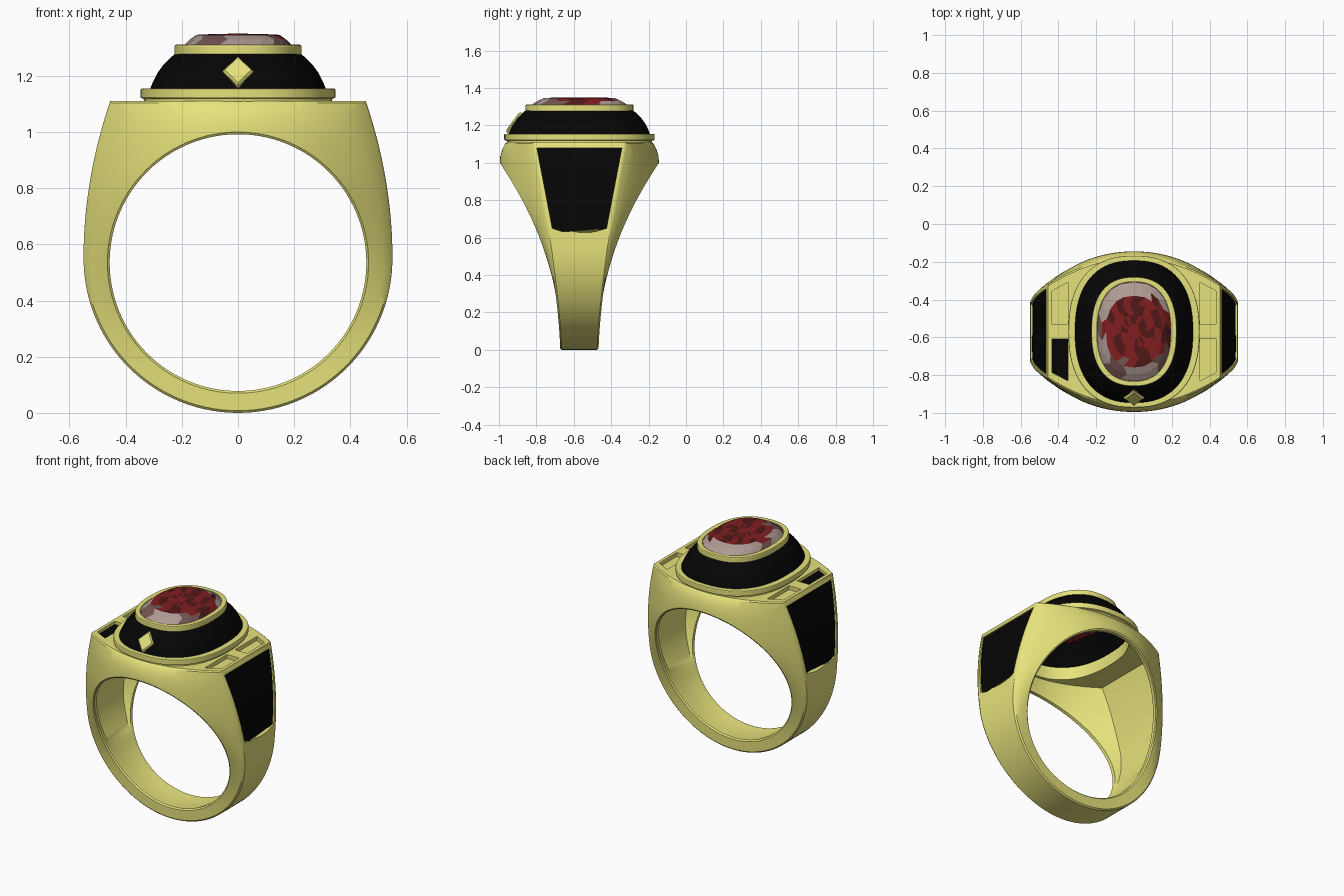
import bpy, bmesh, math, random
from mathutils import Matrix, Vector

if "Cube" in bpy.data.objects:
    bpy.data.objects.remove(bpy.data.objects["Cube"])

CY = -0.57            # centre of the ring in y
HZ, HR = 0.535, 0.457  # finger hole centre height and radius
TOP = 1.11            # height of the flat top plate


def mat(name, col):
    m = bpy.data.materials.new(name)
    m.diffuse_color = (*col, 1)
    m.use_nodes = True
    m.node_tree.nodes["Principled BSDF"].inputs["Base Color"].default_value = m.diffuse_color
    return m


gold = mat("gold", (0.79, 0.76, 0.20))
black = mat("black_enamel", (0.0015, 0.0015, 0.0015))
red = mat("red_gem", (0.22, 0.013, 0.014))
dark = mat("dark_red_gem", (0.08, 0.009, 0.009))
rose = mat("pale_rose_gem", (0.42, 0.32, 0.29))
brown = mat("grey_brown_gem", (0.17, 0.09, 0.085))


def make(name, verts, faces, *mats, smooth=True):
    me = bpy.data.meshes.new(name)
    me.from_pydata(verts, [], faces)
    bm = bmesh.new()
    bm.from_mesh(me)
    bmesh.ops.recalc_face_normals(bm, faces=bm.faces)
    bm.to_mesh(me)
    bm.free()
    ob = bpy.data.objects.new(name, me)
    bpy.context.collection.objects.link(ob)
    for m in mats:
        me.materials.append(m)
    if smooth:
        shade(ob)
    return ob


def activate(ob):
    bpy.ops.object.select_all(action='DESELECT')
    ob.select_set(True)
    bpy.context.view_layer.objects.active = ob


def shade(ob):
    activate(ob)
    bpy.ops.object.shade_smooth_by_angle(angle=math.radians(32))


def bevel(ob, w):
    activate(ob)
    b = ob.modifiers.new("bevel", 'BEVEL')
    b.width, b.segments, b.limit_method, b.angle_limit = w, 2, 'ANGLE', math.radians(45)
    bpy.ops.object.modifier_apply(modifier=b.name)


def cut(ob, cutter):
    """Boolean difference; tries the second solver if the first changes nothing."""
    for solver in ('EXACT', 'MANIFOLD'):
        backup = ob.data.copy()
        activate(ob)
        b = ob.modifiers.new("cut", 'BOOLEAN')
        b.operation, b.solver, b.object = 'DIFFERENCE', solver, cutter
        bpy.ops.object.modifier_apply(modifier=b.name)
        n, old = len(ob.data.vertices), len(backup.vertices)
        if n != old and n > 0.7 * old:
            break
        ob.data = backup
    bpy.data.objects.remove(cutter)


def loft(rings, closed):
    """Faces joining equal rings of points; closed joins last ring to first."""
    n = len(rings[0])
    verts = [p for r in rings for p in r]
    faces = []
    for i in range(len(rings) if closed else len(rings) - 1):
        j = (i + 1) % len(rings)
        for k in range(n):
            l = (k + 1) % n
            faces.append((i * n + k, i * n + l, j * n + l, j * n + k))
    if not closed:
        faces += [tuple(range(n)), tuple(range(len(verts) - n, len(verts)))]
    return verts, faces


def oval(a, b, z, n=72, e=2.4):
    pts = []
    for i in range(n):
        t = 2 * math.pi * i / n
        c, s = math.cos(t), math.sin(t)
        pts.append((a * math.copysign(abs(c) ** (2 / e), c),
                    CY + b * math.copysign(abs(s) ** (2 / e), s), z))
    return pts


# --- shank: sections swept around the finger hole, hollow behind the top
def xo(z):
    if z < 0.55:
        return math.sqrt(max(0, 0.55 ** 2 - (z - 0.55) ** 2))
    return 0.55 - 0.095 * ((z - 0.55) / 0.56) ** 2


def outer(th):
    lo, hi = 0.3, 1.0
    for _ in range(40):
        r = (lo + hi) / 2
        x, z = r * math.cos(th), HZ + r * math.sin(th)
        if 0 <= z <= TOP and abs(x) <= xo(z):
            lo = r
        else:
            hi = r
    return lo * math.cos(th), HZ + lo * math.sin(th)


def section(th):
    ox, oz = outer(th)
    ix, iz = HR * math.cos(th), HZ + HR * math.sin(th)
    if oz > TOP - 1e-4:
        wo = 0.395 - 0.145 * min(1, abs(ox) / 0.455) ** 2
    else:
        wo = 0.103 + 0.147 * (oz / TOP) ** 1.4
    wi = 0.103 + 0.325 * max(0, (iz - 0.078) / 0.915) ** 1.85
    t = min(1, max(0, (iz - 0.3) / 0.35))
    s = t * t * (3 - 2 * t)
    length = math.hypot(ox - ix, oz - iz)
    c = 0.008 / length

    def at(k, dw):  # k = 0 at the hole, 1 at the outside
        return (ix + (ox - ix) * k, iz + (oz - iz) * k, wi + (wo - wi) * k + dw)

    half = [at(1, -0.008), at(1 - c, 0), at(0.66, 0.007 * s), at(0.33, 0.007 * s),
            at(c, 0), at(0, -0.008), at(0, -0.03),
            at(max(0.02, s * (1 - 0.04 / length)), -0.04)]
    return [(x, CY + w, z) for x, z, w in half] + [(x, CY - w, z) for x, z, w in half[::-1]]


corner = math.atan2(TOP - HZ, 0.455)
N1, N2 = 44, 16
right = [-math.pi / 2 + (corner + math.pi / 2) * i / N1 for i in range(N1)]
right += [corner + (math.pi / 2 - corner) * i / N2 for i in range(N2)]
left = [math.pi - t for t in right[:0:-1]]
angles = right + [math.pi / 2] + left
shank = make("shank", *loft([section(t) for t in angles], True), gold)
cut(shank, make("seat_cutter", *loft([oval(0.29, 0.35, z) for z in (1.0, 1.2)], False)))


# --- side panels: curved recess and black inlay on each side
def panel(name, side, off_in, off_out, *mats):
    R, C = 16, 10
    rings = []
    for i in range(R + 1):
        row = []
        for off in (off_in, off_out):
            cols = range(C + 1) if off == off_in else range(C, -1, -1)
            for c in cols:
                v = 2 * c / C - 1
                zb = 0.62 + 0.03 * v * v
                z = zb + (1.08 - zb) * i / R
                w = 0.145 + 0.0825 * max(0, z - 0.65) / 0.43
                row.append((side * (xo(z) - off), CY + v * w, z))
        rings.append(row)
    return make(name, *loft(rings, False), *mats)


# --- small windows in the top plate
def window(name, sx, sy, z0, z1, *mats):
    pts = [(0.35, 0.04), (0.435, 0.04), (0.435, 0.215), (0.35, 0.26)]
    rings = [[(sx * x, CY + sy * y, z) for x, y in pts] for z in (z0, z1)]
    return make(name, *loft(rings, False), *mats)


# cut the left half only, then mirror it to the right
cut(shank, panel("panel_cutter", -1, 0.012, -0.05))
for sy in (1, -1):
    cut(shank, window("window_cutter", -1, sy, TOP - 0.025, TOP + 0.03))
activate(shank)
mir = shank.modifiers.new("mirror", 'MIRROR')
mir.use_bisect_axis[0] = True
mir.use_bisect_flip_axis[0] = True
bpy.ops.object.modifier_apply(modifier=mir.name)
shade(shank)

panel("left_side_panel", -1, 0.016, 0.009, black)
panel("right_side_panel", 1, 0.016, 0.009, black)
window("window_inlay", -1, -1, TOP - 0.027, TOP - 0.019, black)


# --- oval head: closed cross-sections (half x, half y, z) swept round the oval
def band(name, rows, m, w=0):
    ob = make(name, *loft([oval(*r) for r in rows], True), m)
    if w:
        bevel(ob, w)
        shade(ob)
    return ob


band("head_base", [(0.29, 0.35, 1.105), (0.335, 0.388, 1.105), (0.335, 0.388, 1.12),
                   (0.347, 0.402, 1.12), (0.347, 0.402, 1.155), (0.29, 0.35, 1.155)], gold, 0.005)
band("enamel_dome", [(0.313, 0.377, 1.153), (0.302, 0.367, 1.18), (0.287, 0.352, 1.21),
                     (0.265, 0.33, 1.24), (0.24, 0.305, 1.265), (0.222, 0.287, 1.28),
                     (0.19, 0.26, 1.28), (0.255, 0.32, 1.21), (0.285, 0.345, 1.153)], black)
band("gem_bezel", [(0.19, 0.26, 1.27), (0.226, 0.289, 1.27), (0.226, 0.289, 1.311),
                   (0.195, 0.262, 1.311)], gold, 0.006)

# --- faceted gem: pavilion below, crown and table above
rows = [(0.02, 0.03, 1.13), (0.12, 0.17, 1.2), (0.194, 0.264, 1.285), (0.196, 0.263, 1.306),
        (0.172, 0.226, 1.33), (0.148, 0.19, 1.346), (0.11, 0.145, 1.348),
        (0.07, 0.09, 1.349), (0.03, 0.04, 1.35)]
rings = []
for i, r in enumerate(rows):
    p = oval(*r, n=40)
    rings.append(p[::2] if i % 2 else p[1::2])
gem = make("gem", *loft(rings, False), red, dark, rose, brown, smooth=False)
random.seed(4)
patch = [random.random() for _ in range(16)]
for f in gem.data.polygons:
    x, y, z = f.center
    dx, dy = x - 0.02, y - CY - 0.01
    if z < 1.29 or math.hypot(dx, dy) < 0.18 or (x > 0.1 and abs(dy) < 0.1):
        f.material_index = 1 if random.random() < 0.33 else 0
    else:
        sector = int((math.atan2(dy, dx) / math.pi + 1) * 7.99)
        pale = 0.85 if dy > -0.02 else 0.3
        f.material_index = 2 if patch[sector] < pale else 3

# --- raised gold diamond on the front of the dome
tilt = Matrix.Translation((0, CY - 0.348, 1.214)) @ Matrix.Rotation(math.radians(-36), 4, 'X')
d = [(0.055, 0), (0, 0.066), (-0.055, 0), (0, -0.066)]
rings = [[tilt @ Vector((x * s, y, z * s)) for x, z in d]
         for y, s in ((0.02, 1), (-0.004, 1), (-0.012, 0.85))]
make("front_diamond", *loft(rings, False), gold, smooth=False)
